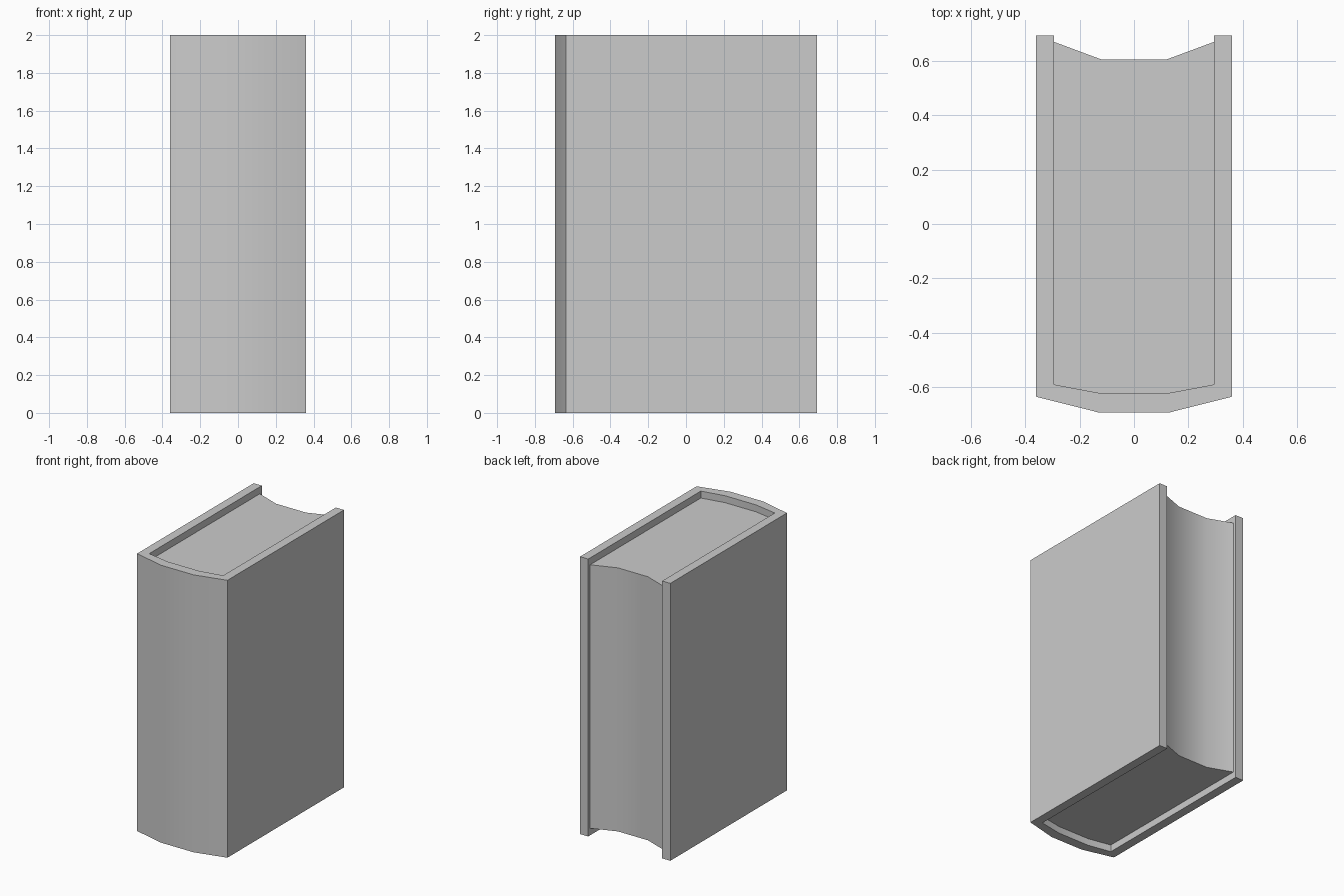
import bpy, bmesh, math

cube = bpy.data.objects.get("Cube")
if cube:
    bpy.data.objects.remove(cube, do_unlink=True)

grey = bpy.data.materials.new("plain grey")
grey.use_nodes = True
colour = (0.6, 0.6, 0.6, 1)
grey.diffuse_color = colour
grey.node_tree.nodes["Principled BSDF"].inputs["Base Color"].default_value = colour


def mirrored(half):
    """Complete an outline from its +x half."""
    return half + [(-x, y) for x, y in reversed(half)]


def extrude_outline(name, outline, bottom, top):
    bm = bmesh.new()
    face = bm.faces.new([bm.verts.new((x, y, bottom)) for x, y in outline])
    result = bmesh.ops.extrude_face_region(bm, geom=[face])
    moved = [v for v in result["geom"] if isinstance(v, bmesh.types.BMVert)]
    bmesh.ops.translate(bm, verts=moved, vec=(0, 0, top - bottom))
    bmesh.ops.recalc_face_normals(bm, faces=bm.faces)
    mesh = bpy.data.meshes.new(name)
    bm.to_mesh(mesh)
    bm.free()
    mesh.materials.append(grey)
    obj = bpy.data.objects.new(name, mesh)
    bpy.context.collection.objects.link(obj)
    bpy.ops.object.select_all(action="DESELECT")
    obj.select_set(True)
    bpy.context.view_layer.objects.active = obj
    bpy.ops.object.shade_smooth_by_angle(angle=math.radians(35))
    return obj


# Curved inside of the spine, shared by the cover and the pages
spine_inside = [(0.295, -0.59), (0.125, -0.622)]

# Cover: two boards joined by a rounded spine
cover_half = [(0.13, -0.693), (0.36, -0.635), (0.36, 0.693),
              (0.295, 0.693)] + spine_inside
extrude_outline("cover", mirrored(cover_half), 0, 2)

# Pages: recessed block with a hollow fore edge
pages_half = [(0.12, 0.605), (0.295, 0.67)] + spine_inside
extrude_outline("pages", mirrored(pages_half), 0.05, 1.95)
